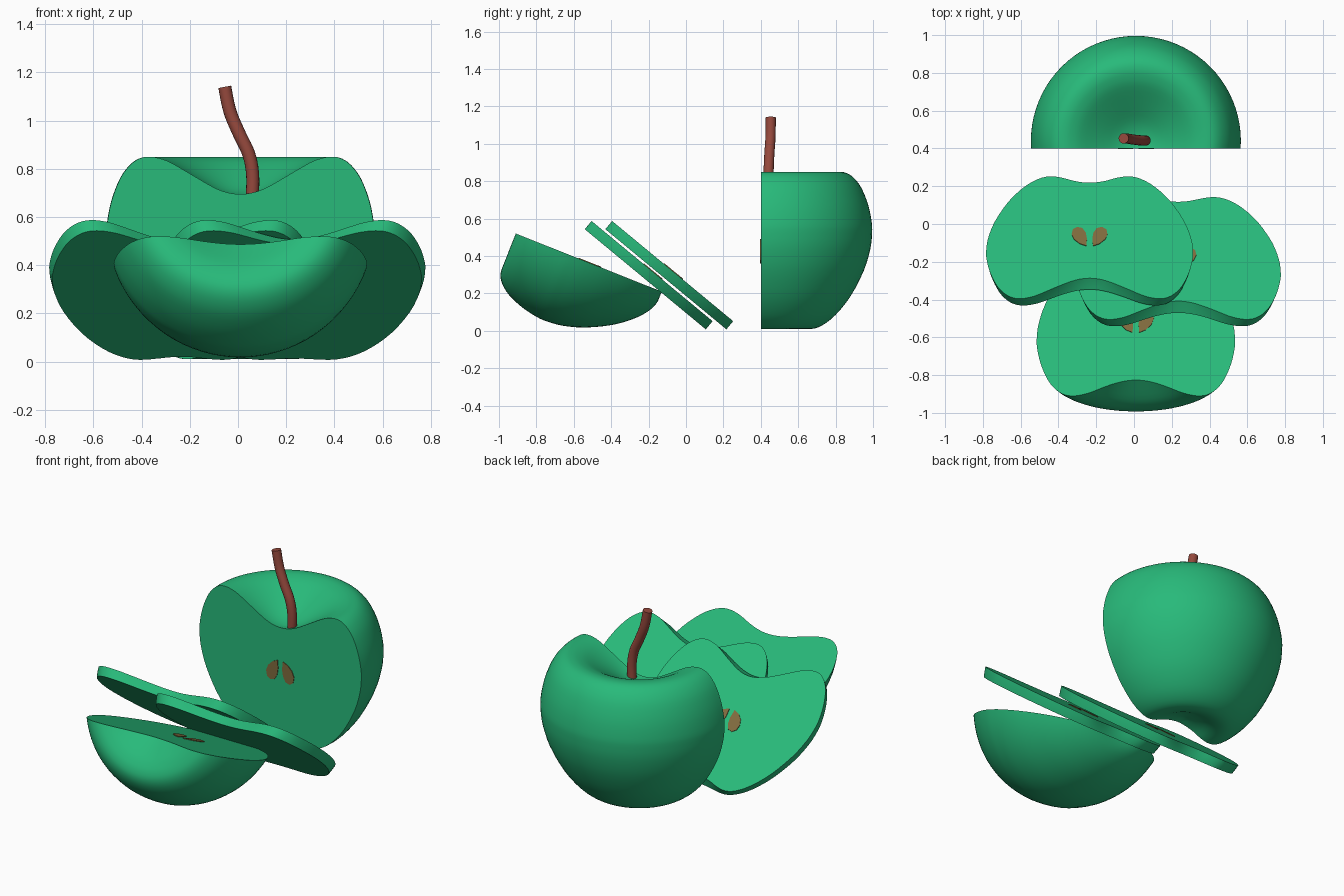
import bpy, bmesh, math
from mathutils import Matrix, Vector

if "Cube" in bpy.data.objects:
    bpy.data.objects.remove(bpy.data.objects["Cube"])


def material(name, rgb):
    m = bpy.data.materials.new(name)
    m.diffuse_color = (*rgb, 1)
    m.use_nodes = True
    m.node_tree.nodes["Principled BSDF"].inputs["Base Color"].default_value = m.diffuse_color
    return m


GREEN = material("apple_green", (0.021, 0.49, 0.195))
STEM = material("stem_brown", (0.30, 0.066, 0.046))
SEED = material("seed_brown", (0.215, 0.145, 0.047))

# Apple half profile (radius, height), from top dimple to bottom dimple
PROFILE = [(0, .69), (.05, .697), (.11, .719), (.2, .772), (.29, .825),
           (.34, .844), (.38, .85), (.42, .843), (.46, .815), (.5, .76),
           (.535, .67), (.553, .58), (.555, .52), (.545, .435), (.51, .32),
           (.44, .185), (.36, .085), (.29, .03), (.23, .01), (.17, .02),
           (.1, .05), (0, .075)]
# Teardrop seed outline (x, z), mirrored for the second seed
SEED_SHAPE = [(-.018, .49), (-.014, .44), (-.02, .40), (-.038, .368), (-.066, .36),
              (-.089, .377), (-.095, .41), (-.082, .445), (-.052, .475)]


def smooth_curve(pts, steps=3):
    """Catmull-Rom through the points."""
    out = []
    for i in range(len(pts) - 1):
        p = [Vector(pts[min(max(i + k, 0), len(pts) - 1)]) for k in (-1, 0, 1, 2)]
        for s in range(steps):
            t = s / steps
            out.append(0.5 * (2 * p[1] + (p[2] - p[0]) * t
                              + (2 * p[0] - 5 * p[1] + 4 * p[2] - p[3]) * t * t
                              + (3 * p[1] - p[0] - 3 * p[2] + p[3]) * t ** 3))
    return out + [Vector(pts[-1])]


def finish(bm, name, mat, matrix=Matrix()):
    bmesh.ops.recalc_face_normals(bm, faces=bm.faces)
    bm.transform(matrix)
    me = bpy.data.meshes.new(name)
    bm.to_mesh(me)
    bm.free()
    for p in me.polygons:
        p.use_smooth = True
    me.set_sharp_from_angle(angle=math.radians(35))
    me.materials.append(mat)
    ob = bpy.data.objects.new(name, me)
    bpy.context.collection.objects.link(ob)
    return ob


def cut(bm, y, keep):
    """Cut at a local y plane, keep the +y (1) or -y (-1) side and cap it."""
    bmesh.ops.bisect_plane(bm, geom=bm.verts[:] + bm.edges[:] + bm.faces[:],
                           plane_co=(0, y, 0), plane_no=(0, -keep, 0),
                           clear_outer=True)
    bmesh.ops.holes_fill(bm, edges=[e for e in bm.edges if e.is_boundary], sides=0)


def apple_piece(name, cuts, face_y, matrix):
    """A lathed apple trimmed by cuts, with two seeds on the face at face_y."""
    bm = bmesh.new()
    vs = [bm.verts.new((max(r, 0), 0, z)) for r, z in smooth_curve(PROFILE)]
    es = [bm.edges.new(p) for p in zip(vs, vs[1:])]
    bmesh.ops.spin(bm, geom=vs + es, axis=(0, 0, 1), cent=(0, 0, 0),
                   angle=math.tau, steps=80, use_duplicate=False)
    bmesh.ops.remove_doubles(bm, verts=bm.verts, dist=1e-4)
    for y, keep in cuts:
        cut(bm, y, keep)
    finish(bm, name, GREEN, matrix)
    # Seeds as thin plates
    bm = bmesh.new()
    for side in (1, -1):
        f = bm.faces.new([bm.verts.new((side * x, face_y - .004, z)) for x, z in SEED_SHAPE])
        ext = bmesh.ops.extrude_face_region(bm, geom=[f])["geom"]
        bmesh.ops.translate(bm, vec=(0, .008, 0),
                            verts=[v for v in ext if isinstance(v, bmesh.types.BMVert)])
    finish(bm, name + "_seeds", SEED, matrix)


def lay(angle, face_y, top):
    """Tilt about x so the top edge of the face lands on the given point."""
    rot = Matrix.Rotation(math.radians(angle), 4, 'X')
    return Matrix.Translation(Vector(top) - rot @ Vector((0, face_y, .85))) @ rot


# Standing back half, two leaning slices, front piece lying on its skin
apple_piece("back_half", [(-.04, 1)], -.04, Matrix.Translation((.01, .44, 0)))
apple_piece("left_slice", [(-.09, -1), (-.147, 1)], -.09,
            lay(50.4, -.09, (-.235, -.395, .587)))
apple_piece("right_slice", [(-.12, -1), (-.177, 1)], -.12,
            lay(50.4, -.12, (.235, -.505, .587)))
apple_piece("front_piece", [(-.18, -1)], -.18, lay(68.3, -.18, (.01, -.91, .52)))

# Curved stem: rings swept along a path
path = smooth_curve([(.058, .442, .66), (.061, .442, .77), (.045, .442, .86), (.003, .446, .95),
                     (-.034, .452, 1.04), (-.055, .453, 1.14)], 5)
bm = bmesh.new()
rings = []
for i, p in enumerate(path):
    d = (path[min(i + 1, len(path) - 1)] - path[max(i - 1, 0)]).normalized()
    u = d.cross(Vector((0, 1, 0))).normalized()
    w = d.cross(u)
    rings.append([bm.verts.new(p + .027 * (u * math.cos(a) + w * math.sin(a)))
                  for a in (k * math.tau / 16 for k in range(16))])
for a, b in zip(rings, rings[1:]):
    for k in range(16):
        n = (k + 1) % 16
        bm.faces.new((a[k], a[n], b[n], b[k]))
bm.faces.new(rings[0])
bm.faces.new(rings[-1])
finish(bm, "stem", STEM)
